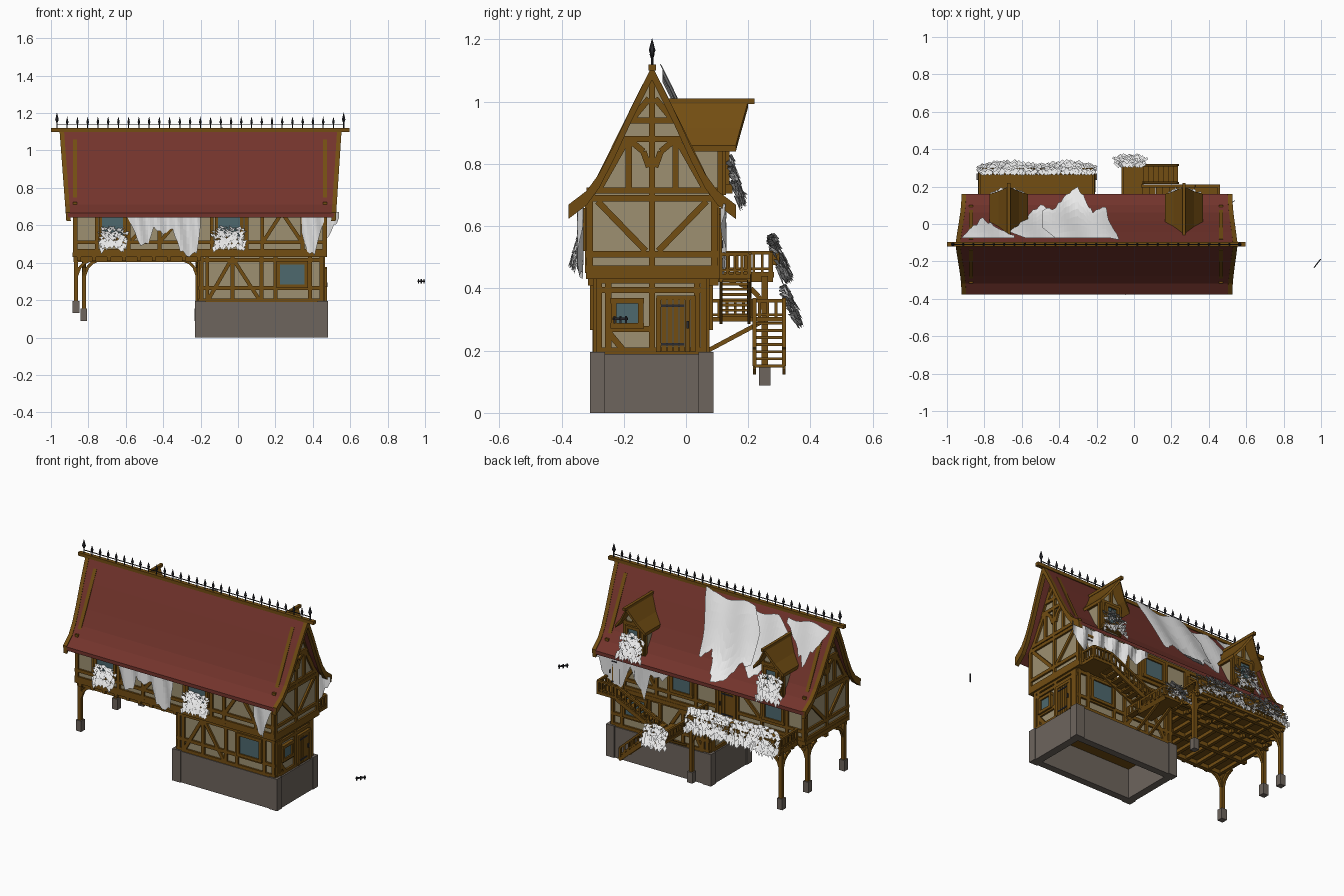
import bpy, bmesh, math, random
from mathutils import Vector, Matrix

if "Cube" in bpy.data.objects:
    bpy.data.objects.remove(bpy.data.objects["Cube"])
random.seed(4)

def material(name, c):
    m = bpy.data.materials.new(name)
    m.diffuse_color = (*c, 1)
    m.use_nodes = True
    m.node_tree.nodes["Principled BSDF"].inputs["Base Color"].default_value = m.diffuse_color
    return m
WOOD = material("brown timber", (0.17, 0.075, 0.006))
CREAM = material("cream plaster", (0.34, 0.28, 0.165))
TILE = material("red roof tile", (0.17, 0.034, 0.025))
STONE = material("grey stone", (0.155, 0.13, 0.11))
GLASS = material("blue glass", (0.075, 0.14, 0.155))
IRON = material("dark iron", (0.025, 0.025, 0.03))
LEAF = material("white leaves", (0.8, 0.8, 0.8))

parts = {}
def part(name, mat):
    return parts.setdefault(name, (bmesh.new(), mat))[0]

def box(name, mat, x0, x1, y0, y1, z0, z1):
    M = Matrix.Translation(((x0+x1)/2, (y0+y1)/2, (z0+z1)/2)) @ Matrix.Diagonal((x1-x0, y1-y0, z1-z0, 1))
    bmesh.ops.create_cube(part(name, mat), size=1, matrix=M)

def beam(name, mat, p, q, w, d, n=None):
    p, q = Vector(p), Vector(q)
    z = q - p
    n = Vector(n) if n else Vector((0, 0, 1) if abs(z.normalized().z) < 0.95 else (0, 1, 0))
    x = z.cross(n).normalized()
    y = z.cross(x).normalized()
    M = Matrix((x*w, y*d, z)).transposed().to_4x4()
    M.translation = (p + q) / 2
    bmesh.ops.create_cube(part(name, mat), size=1, matrix=M)

def prism(name, mat, pts, fx0, fx1):
    bm = part(name, mat)
    a = [bm.verts.new((fx0(z), y, z)) for y, z in pts]
    b = [bm.verts.new((fx1(z), y, z)) for y, z in pts]
    for i in range(len(pts)):
        j = (i+1) % len(pts)
        bm.faces.new((a[i], a[j], b[j], b[i]))
    bm.faces.new(a[::-1])
    bm.faces.new(b)

# walls are (axis, plane position, outward sign)
def at(wall, u, z, out=0):
    ax, pl, s = wall
    return Vector((u, pl+s*out, z)) if ax == 'y' else Vector((pl+s*out, u, z))
def normal(wall):
    return (0, 1, 0) if wall[0] == 'y' else (1, 0, 0)
def timbers(name, wall, segs, w=0.02):
    for u0, z0, u1, z1 in segs:
        beam(name, WOOD, at(wall, u0, z0), at(wall, u1, z1), w, 0.022, normal(wall))
def window(wall, u0, u1, z0, z1):
    m = (u0+u1)/2
    beam("window_glass", GLASS, at(wall, m, z0), at(wall, m, z1), u1-u0, 0.026, normal(wall))
    for a in ((u0, z0, u0, z1), (u1, z0, u1, z1), (u0-.01, z0, u1+.01, z0), (u0-.01, z1, u1+.01, z1)):
        beam("window_frames", WOOD, at(wall, *a[:2]), at(wall, *a[2:]), 0.018, 0.042, normal(wall))
def door(wall, u0, u1, z0, z1):
    n = 5
    for i in range(n):
        u = u0 + (u1-u0)*(i+.5)/n
        beam("door_planks", WOOD, at(wall, u, z0), at(wall, u, z1), (u1-u0)/n-.003, 0.032, normal(wall))
    for z in (z0+.025, z1-.025):
        beam("door_hinges", IRON, at(wall, u0, z, .016), at(wall, u1-.02, z, .016), .008, .008, normal(wall))
    beam("door_hinges", IRON, at(wall, u1-.01, (z0+z1)/2-.012, .018), at(wall, u1-.01, (z0+z1)/2+.012, .018), .008, .01, normal(wall))
    for a in ((u0-.008, z0, u0-.008, z1), (u1+.008, z0, u1+.008, z1), (u0-.015, z1, u1+.015, z1)):
        beam("door_frames", WOOD, at(wall, *a[:2]), at(wall, *a[2:]), 0.016, 0.04, normal(wall))

# stone base, open below
RY = -0.109
for y0, y1 in ((-.303, -.26), (.04, .082)):
    box("stone_base", STONE, -.225, .476, y0, y1, 0, .19)
for x0, x1 in ((-.225, -.18), (.43, .476)):
    box("stone_base", STONE, x0, x1, -.30, .08, 0, .19)
    for y in (-.285, .064):
        xm = (x0+x1)/2
        box("base_corners", STONE, xm-.028, xm+.028, y-.024, y+.024, 0, .195)
box("ground_floor", WOOD, -.21, .46, -.29, .07, .18, .2)

# plaster walls
box("lower_walls", CREAM, -.205, .455, -.288, .065, .19, .44)
half = [(.205, .44), (.205, .685), (.16, .755), (.11, .86), (.05, .985)]
prof = [(RY-o, z) for o, z in half] + [(RY, 1.09)] + [(RY+o, z) for o, z in half[::-1]]
prism("upper_walls", CREAM, prof, lambda z: -.872, lambda z: .466)
box("upper_floor", WOOD, -.885, .477, -.321, .109, .43, .455)
for i in range(9):
    x = -.85 + i*.08
    box("floor_joists", WOOD, x-.01, x+.01, -.315, .105, .41, .432)
for y in (-.29, RY, .07):
    box("floor_joists", WOOD, -.88, -.2, y-.012, y+.012, .405, .432)

# roof with concave slopes
RP = [(0, 1.112), (.064, .984), (.125, .852), (.17, .765), (.21, .71), (.269, .665)]
def roof_z(y):
    o = abs(y - RY)
    for (a, za), (b, zb) in zip(RP, RP[1:]):
        if o <= b:
            return za + (zb-za)*(o-a)/(b-a)
    return .665 - (o-.269)*.7
def chevron(up, down):
    top = [(RY-o, z+up) for o, z in RP[::-1]] + [(RY+o, z+up) for o, z in RP[1:]]
    return top + [(y, z-up-down) for y, z in top[::-1]]
xl = lambda z: -.909 - (z-.665)*.075
xr = lambda z: .513 + (z-.665)*.065
prism("roof_tiles", TILE, chevron(0, .022), xl, xr)
prism("barge_board_left", WOOD, chevron(.004, .042), lambda z: xl(z)-.012, lambda z: xl(z)+.012)
prism("barge_board_right", WOOD, chevron(.004, .042), lambda z: xr(z)-.012, lambda z: xr(z)+.012)
box("ridge_beam", WOOD, -1.0, .596, RY-.012, RY+.012, 1.1, 1.12)

# ridge railing with spikes
beam("ridge_spikes", IRON, (-.97, RY, 1.138), (.565, RY, 1.138), .004, .004)
def cone(x, z, r1, r2, h):
    bmesh.ops.create_cone(part("ridge_spikes", IRON), cap_ends=True, segments=6, radius1=r1, radius2=r2,
                          depth=h, matrix=Matrix.Translation((x, RY, z+h/2)))
for i in range(29):
    x = -.968 + i*1.533/28
    k = 1.35 if i in (0, 28) else 1
    cone(x, 1.115, .003*k, .003*k, .04*k)
    cone(x, 1.115+.025*k, .004, .008*k, .012*k)
    cone(x, 1.115+.037*k, .008*k, 0, .03*k)

# timber framing
FU, BU = ('y', RY-.205, -1), ('y', RY+.205, 1)
for w in (FU, BU):
    segs = [(-.88, z, .474, z) for z in (.463, .51, .67)]
    segs += [(x, .45, x, .68) for x in (-.868, -.755, -.585, -.42, -.28, -.14, .045, .13, .345, .462)]
    segs += [(.14, .52, .23, .66), (.335, .52, .24, .66), (-.41, .52, -.29, .66), (-.57, .52, -.43, .66)]
    timbers("long_wall_timbers", w, segs)
FL, BL = ('y', -.288, -1), ('y', .065, 1)
for w in (FL, BL):
    segs = [(-.21, z, .46, z) for z in (.2, .265, .415)]
    segs += [(x, .19, x, .44) for x in (-.195, -.165, -.03, .125, .2, .385, .447)]
    segs += [(-.16, .2, -.04, .41), (-.02, .41, .115, .2)]
    timbers("lower_wall_timbers", w, segs)
for w in (('x', .466, 1), ('x', -.872, -1)):
    segs = [(RY-.21, z, RY+.21, z) for z in (.463, .51, .69, .715)]
    segs += [(RY, .45, RY, 1.08), (RY-.11, .88, RY+.11, .88), (RY-.075, .94, RY+.075, .94)]
    for s in (-1, 1):
        segs += [(RY+s*.2, .45, RY+s*.2, .7), (RY+s*.075, .71, RY+s*.075, .88),
                 (RY+s*.175, .68, RY+s*.02, .52), (RY+s*.085, .87, RY+s*.17, .72),
                 (RY+s*.01, .79, RY+s*.028, .84), (RY+s*.028, .84, RY+s*.07, .875),
                 (RY+s*.01, 1.01, RY+s*.06, .95), (RY+s*.195, .7, RY+s*.02, 1.055)]
    timbers("gable_timbers", w, segs)
RL = ('x', .455, 1)
for w in (RL, ('x', -.205, -1)):
    segs = [(-.29, z, .067, z) for z in (.2, .395, .425)] + [(-.25, .27, RY, .27)]
    segs += [(y, .19, y, .44) for y in (-.28, -.25, RY, .035, .056)] + [(-.25, .26, -.2, .2)]
    timbers("end_wall_timbers", w, segs)

# windows and doors
for w in (FU, BU):
    window(w, -.735, -.605, .53, .65)
    window(w, -.115, .02, .53, .65)
window(FL, .215, .365, .275, .4)
window(BL, .215, .365, .275, .4)
window(RL, -.232, -.145, .28, .36)
door(RL, -.08, .015, .195, .37)
door(BU, -.4, -.3, .455, .63)
door(BU, .36, .445, .455, .63)

# dormers
for cx in (-.67, .267):
    box("dormer_walls", CREAM, cx-.065, cx+.065, -.03, .118, .7, .88)
    bm = part("dormer_walls", CREAM)
    v = [[bm.verts.new((cx+dx, y, z)) for dx, z in ((-.065, .88), (.065, .88), (0, .98))] for y in (-.05, .118)]
    bm.faces.new(v[1])
    w = ('y', .118, 1)
    timbers("dormer_timbers", w, [(cx-.06, .7, cx-.06, .89), (cx+.06, .7, cx+.06, .89), (cx-.07, .875, cx+.07, .875),
                                  (cx, .87, cx, .98), (cx-.07, .72, cx+.07, .72)], .018)
    window(w, cx-.04, cx+.04, .745, .855)
    for s in (-1, 1):
        timbers("dormer_timbers", ('x', cx+s*.065, s), [(.11, .69, .11, .88), (.0, .87, .12, .87)], .018)
        bm = part("dormer_roofs", WOOD)
        lo, hi = [[bm.verts.new((cx+s*x, y, z-d)) for x, y, z in
                   ((0, -.06, 1.003), (0, .2, 1.003), (.055, .175, .915), (.102, .16, .86), (.102, -.01, .86), (.055, -.03, .915))]
                  for d in (.02, 0)]
        for f in (lo, hi):
            bm.faces.new((f[0], f[1], f[2], f[5]))
            bm.faces.new((f[5], f[2], f[3], f[4]))
        for i in range(6):
            j = (i+1) % 6
            bm.faces.new((lo[i], lo[j], hi[j], hi[i]))
    box("dormer_ridges", WOOD, cx-.009, cx+.009, -.06, .22, .993, 1.01)

# posts with stone feet and curved brackets
for x, y, z in ((-.866, -.29, .13), (-.866, .06, .13), (-.824, .253, .088), (-.215, .253, .088)):
    box("post_feet", STONE, x-.018, x+.018, y-.018, y+.018, z, z+.066)
    box("posts", WOOD, x-.011, x+.011, y-.011, y+.011, z+.06, .44)
    sx, sy = (1 if x < -.5 else -1), (1 if y < -.1 else -1)
    arc = [(.005, .335), (.02, .375), (.045, .4), (.08, .415)]
    for (a, za), (b, zb) in zip(arc, arc[1:]):
        beam("post_brackets", WOOD, (x+sx*a, y, za), (x+sx*b, y, zb), .016, .016)
        beam("post_brackets", WOOD, (x, y+sy*a, za), (x, y+sy*b, zb), .016, .016)

def railing(p, q, n, h=.065):
    p, q, up = Vector(p), Vector(q), Vector((0, 0, h))
    beam("railings", WOOD, p+up, q+up, .014, .012)
    beam("railings", WOOD, p+up*.2, q+up*.2, .008, .008)
    for i in range(n+1):
        a = p.lerp(q, i/n)
        t = .014 if i in (0, n) else .009
        beam("railings", WOOD, a, a+up, t, t)

# balcony
box("balcony_floor", WOOD, -.834, -.209, .1, .283, .435, .452)
for y in (.253, .15):
    box("balcony_floor", WOOD, -.834, -.209, y-.01, y+.01, .415, .436)
for i in range(8):
    box("balcony_floor", WOOD, -.83+i*.086, -.814+i*.086, .1, .28, .42, .436)
railing((-.825, .272, .45), (-.218, .272, .45), 24)
for x in (-.825, -.218):
    railing((x, .11, .45), (x, .272, .45), 6)
for x0, x1 in ((-.81, -.53), (-.5, -.22)):
    box("planters", WOOD, x0, x1, .278, .3, .475, .515)

# stairs and landings
def stairs(x0, z0, x1, z1, y0, y1, n):
    for i in range(n):
        t = (i+.5)/n
        x, z = x0+(x1-x0)*t, z0+(z1-z0)*t
        box("stair_treads", WOOD, x-.017, x+.017, y0, y1, z-.005, z+.004)
    for y in (y0, y1):
        beam("stair_stringers", WOOD, (x0, y, z0-.008), (x1, y, z1-.008), .01, .024)
stairs(.33, .44, .045, .305, .112, .203, 8)
railing((.33, .203, .445), (.045, .203, .31), 9)
stairs(.05, .3, .232, .14, .22, .315, 7)
for y in (.22, .315):
    railing((.05, y, .31), (.225, y, .15), 6, .055)
box("landing", WOOD, -.065, .05, .07, .32, .293, .308)
railing((-.06, .315, .305), (.05, .315, .305), 5, .055)
railing((-.06, .08, .305), (-.06, .315, .305), 9, .055)
for x in (-.05, .035):
    beam("landing", WOOD, (x, .07, .2), (x, .25, .296), .014, .014)
box("upper_landing", WOOD, .32, .46, .1, .208, .43, .447)
railing((.453, .11, .445), (.453, .203, .445), 4)
railing((.33, .203, .445), (.453, .203, .445), 5)

# leafy window boxes: tiers of drooping diamond leaves
def bush(name, x0, x1, y0, s, d, zt, zb):
    bm, H, R = part(name, LEAF), zt-zb, random.uniform
    n = int((x1-x0)/.013)
    for t in (0, .2, .4, .6, .8, 1):
        for i in range(n):
            e = (i+.5)/n
            x = x0+.015+(x1-x0-.03)*e + R(-.008, .008)
            r = 1-.25*abs(2*e-1)**2
            base = Vector((x, y0+s*d*(.05+.5*t)*r, zt-H*(.62*t+.04) - (1-r)*.06 + R(-.008, .008)))
            tip = base + Vector(((e-.5)*.03+R(-.012, .012), s*d*R(.3, .48)*r, -H*R(.2, .34)*(.35+.65*t)))
            m = base.lerp(tip, .5) + Vector((0, s*.004, .01))
            w = Vector((R(.014, .022), 0, R(-.008, .008)))
            bm.faces.new([bm.verts.new(p) for p in (base, m-w, tip, m+w)])
bush("front_window_plants", -.745, -.6, -.322, -1, .056, .59, .465)
bush("front_window_plants", -.135, .04, -.322, -1, .056, .59, .46)
bush("balcony_plants", -.835, -.515, .255, 1, .09, .57, .42)
bush("balcony_plants", -.525, -.205, .255, 1, .09, .57, .42)
bush("landing_plants", -.1, .06, .295, 1, .09, .405, .275)
for cx in (-.67, .267):
    box("planters", WOOD, cx-.06, cx+.06, .12, .15, .705, .735)
    bush("dormer_plants", cx-.08, cx+.08, .122, 1, .075, .82, .66)

# creeper sheets given as columns (u, start, end)
def sheet(name, cols, f, rows=7, k=4):
    bm, grid = part(name, LEAF), []
    for c, e in zip(cols, cols[1:] + [None]):
        for i in range(k if e else 1):
            u, a, b = [p + ((q-p)*i/k) for p, q in zip(c, e or c)]
            b += random.uniform(-.012, .012) * (i > 0)
            grid.append([bm.verts.new(f(u, a+(b-a)*j/rows)) for j in range(rows+1)])
    for g, h in zip(grid, grid[1:]):
        for j in range(rows):
            bm.faces.new((g[j], g[j+1], h[j+1], h[j]))
def on_roof(lift):
    return lambda x, y: Vector((x, y, roof_z(y) + lift + .012*math.sin(x*28+y*15)))
T = -.075
sheet("roof_creeper", [(-.92, T, -.07), (-.87, T, -.02), (-.81, T, .035), (-.75, T, -.01), (-.64, T, -.06)], on_roof(.045))
sheet("roof_creeper", [(-.66, T+.03, -.035), (-.58, T, .03), (-.5, T, .105), (-.44, T, .06), (-.38, T, .07), (-.3, T, -.05)], on_roof(.03))
sheet("roof_creeper", [(-.49, -.02, .07), (-.42, T, .085), (-.36, T, .16), (-.3, T, .2), (-.26, T, .13),
                       (-.22, T, .06), (-.15, T, .09), (-.13, T, .01), (-.08, T-.01, -.08)], on_roof(.055))
def hang(y):
    return lambda x, z: Vector((x, y + .01*math.sin(x*60+z*9), z))
E = .672
sheet("front_creeper", [(-.59, E, .64), (-.55, E, .56), (-.52, E, .49), (-.48, E, .5), (-.45, E, .59), (-.4, E, .55),
                        (-.35, E, .58), (-.31, E, .46), (-.26, E, .43), (-.22, E, .45), (-.2, E, .6)], hang(-.34), k=3)
sheet("front_creeper", [(.34, E, .56), (.37, E, .46), (.41, E, .44), (.44, E, .56), (.46, E, .62)], hang(-.34), k=3)
sheet("back_creeper", [(.54, E, .64), (.5, E, .57), (.45, E, .5), (.36, E, .45), (.3, E, .6), (.24, E, .5),
                       (.2, E, .42), (.15, E, .6), (.08, E, .57), (0, E, .64)], hang(.12), k=3)

# loose iron latch beside the house
beam("loose_latch", IRON, (.962, -.234, .302), (.998, -.188, .302), .006, .008)
for t in (.1, .5, .9):
    beam("loose_latch", IRON, (.962+.036*t, -.234+.046*t, .288), (.962+.036*t, -.234+.046*t, .312), .006, .006)

# turn the parts into objects
for name, (bm, mat) in parts.items():
    bmesh.ops.recalc_face_normals(bm, faces=bm.faces[:])
    me = bpy.data.meshes.new(name)
    bm.to_mesh(me)
    bm.free()
    me.materials.append(mat)
    bpy.context.collection.objects.link(bpy.data.objects.new(name, me))
